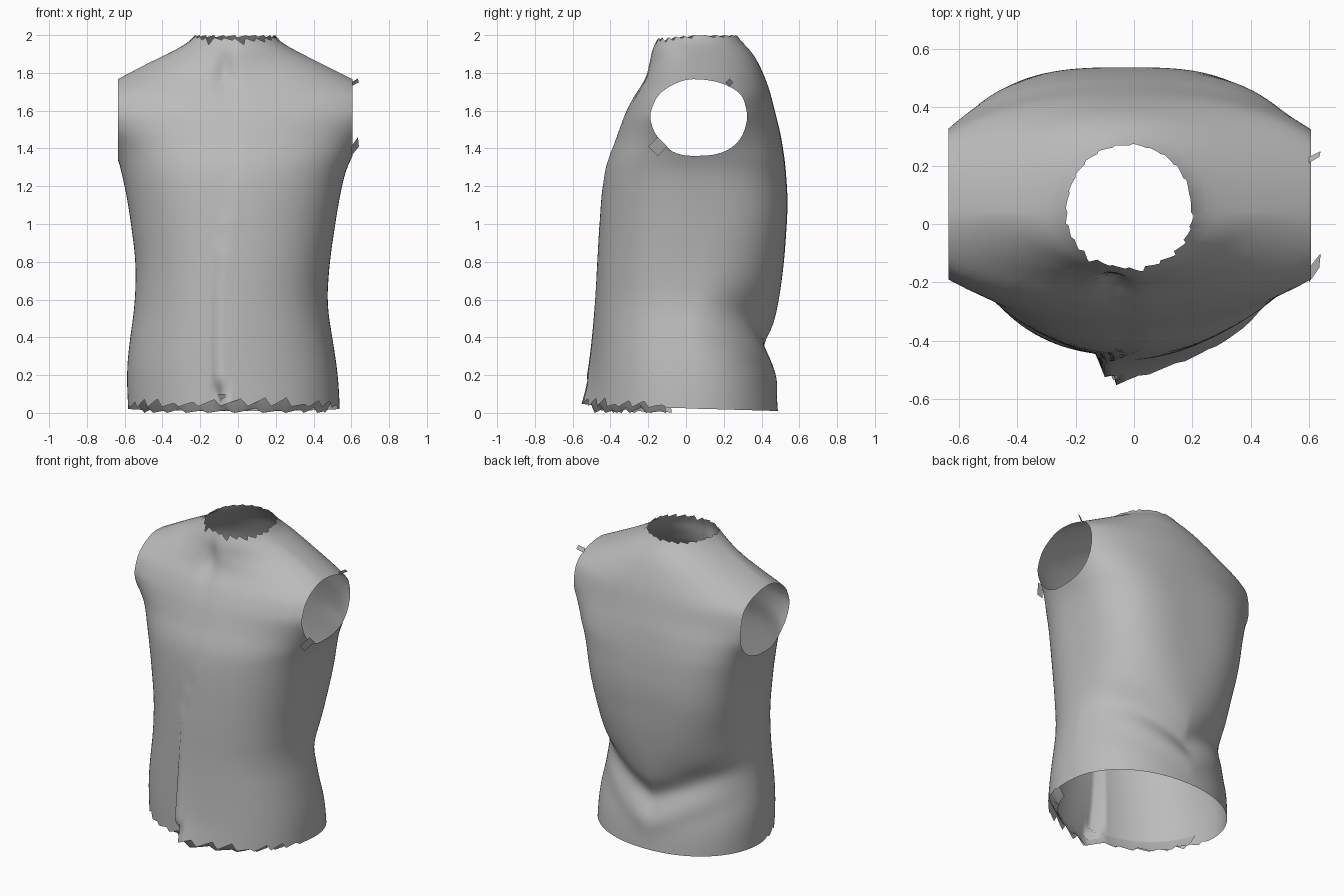
import bpy, bmesh, math, random
from mathutils import Vector

random.seed(4)
cube = bpy.data.objects.get("Cube")
if cube:
    bpy.data.objects.remove(cube, do_unlink=True)

cloth = bpy.data.materials.new("grey_cloth")
cloth.use_nodes = True
grey = (0.5, 0.5, 0.5, 1)
cloth.diffuse_color = grey
cloth.node_tree.nodes["Principled BSDF"].inputs["Base Color"].default_value = grey

# Body outline: height, right side, left side, front, back
OUTLINE = [
    (0, -.58, .54, -.45, .49), (.2, -.59, .53, -.45, .465),
    (.33, -.58, .51, -.45, .43), (.58, -.545, .47, -.45, .49),
    (.8, -.54, .485, -.45, .52), (1.1, -.58, .53, -.44, .54),
    (1.27, -.615, .565, -.425, .53), (1.36, -.64, .605, -.4, .52),
    (1.42, -.675, .64, -.375, .51), (1.48, -.73, .69, -.355, .5),
    (1.58, -.82, .79, -.32, .475), (1.68, -.8, .77, -.27, .45),
    (1.73, -.71, .68, -.235, .435), (1.77, -.63, .6, -.21, .42),
    (1.86, -.46, .42, -.19, .38), (1.92, -.33, .3, -.18, .34),
    (1.97, -.25, .21, -.155, .29), (2, -.22, .19, -.14, .26)]
MIDDLE = .04


def lookup(z):
    z = min(max(z, 0), 2)
    for low, high in zip(OUTLINE, OUTLINE[1:]):
        if z <= high[0]:
            t = (z - low[0]) / (high[0] - low[0])
            return [a + (b - a) * t for a, b in zip(low[1:], high[1:])]


def bell(x, width):
    return math.exp(-(x / width) ** 2)


def step(x, low, high):
    t = min(max((x - low) / (high - low), 0), 1)
    return t * t * (3 - 2 * t)


def section(z):
    """Outline at a height, softened more on the body than at the arms."""
    span = .09 - .06 * step(z, 1, 1.5)
    rows = [lookup(z + span * k / 4) for k in range(-4, 5)]
    return [sum(col) / len(rows) for col in zip(*rows)]


def seam_x(z):
    """Wandering edge of the front overlap."""
    return -.12 + .12 * step(z, .6, 1.5) + .05 * bell(z, .15)


def cloth_point(angle, z, inset=1):
    right, left, front, back = section(z)
    c, s = math.cos(angle), math.sin(angle)
    if s < 0:
        # full chest, hollow beside the collar
        chest = 1 - step(z, 1.3, 1.6)
        power = 2.05 + chest * (.15 + .15 * c) - .45 * bell(z - 1.87, .09)
        depth = MIDDLE - front
    else:
        # square shoulder blades over a pinched waist
        blades = step(z, .5, 1.1) * (1 - step(z, 1.32, 1.6))
        power = 2.1 + blades * (.9 - .15 * c) - .35 * bell(z - .47, .17)
        depth = back - MIDDLE
    x = (right + left) / 2 + (left - right) / 2 * math.copysign(abs(c) ** (2 / power), c)
    y = MIDDLE + depth * math.copysign(abs(s) ** (2 / power), s)
    if s < 0:
        # overlapping front edge, with a tuck below the collar
        d = x - seam_x(z)
        y -= step(d, -.012, .012) * math.exp(-max(d, 0) / .25 - z / .5) * .12
        y += .03 * bell(x + .07, .04) * bell(z - 1.8, .1)
    else:
        # slanting drape folds over the lower back
        fold = .34 + .5 * abs(x + .05)
        y -= .03 * s * bell(z - fold, .08)
        y += .015 * s * bell(z - fold + .16, .08)
    return Vector((x * inset, y * inset, z))


def make_object(name, bm):
    mesh = bpy.data.meshes.new(name)
    bm.to_mesh(mesh)
    bm.free()
    obj = bpy.data.objects.new(name, mesh)
    bpy.context.collection.objects.link(obj)
    mesh.materials.append(cloth)
    for face in mesh.polygons:
        face.use_smooth = True


def loft(rings, closed=True):
    bm = bmesh.new()
    grid = [[bm.verts.new(p) for p in ring] for ring in rings]
    for a, b in zip(grid, grid[1:]):
        n = len(a)
        for i in range(n if closed else n - 1):
            j = (i + 1) % n
            bm.faces.new((a[i], a[j], b[j], b[i]))
    return bm


def teeth(count, size, width):
    """Saw-tooth depths of random height for a torn edge."""
    heights = [random.uniform(.2, 1) * size for _ in range(count // width + 1)]
    return [heights[i // width] * (i % width) / (width - 1) for i in range(count)]


# Vest shell with ragged hem and collar
SIDES, LEVELS = 120, 80
angles = [math.tau * i / SIDES for i in range(SIDES)]
hem, collar = [], []
for a, hem_tooth, collar_tooth in zip(angles, teeth(SIDES, .05, 4), teeth(SIDES, .05, 5)):
    forward = max(-math.sin(a), 0)
    hem.append(.01 + .025 * (1 - math.sin(a)) / 2 + min(forward * 2, 1) * hem_tooth)
    collar.append(2 - .015 * forward - (.25 + .75 * forward) * collar_tooth)
rings = [[cloth_point(a, lo + (hi - lo) * k / LEVELS)
          for a, lo, hi in zip(angles, hem, collar)] for k in range(LEVELS + 1)]
shell = loft(rings)

# Open both armholes with flat cuts
for side, reach in ((-1, .635), (1, .607)):
    bmesh.ops.bisect_plane(shell, geom=shell.verts[:] + shell.edges[:] + shell.faces[:],
                           plane_co=(side * reach, 0, 0), plane_no=(side, 0, 0),
                           clear_outer=True)
make_object("vest_shell", shell)

# Turned-in facing behind the front hem
front_angles = [math.pi * (1.08 + .84 * i / 40) for i in range(41)]
facing = [[cloth_point(a, z, inset) for a in front_angles]
          for z, inset in ((.1, .99), (.05, .94))]
facing.append([cloth_point(a, t, .88) for a, t in zip(front_angles, teeth(41, .03, 4))])
make_object("hem_facing", loft(facing, closed=False))

# Loose scraps on the left armhole edge
for name, y, z, size in (("lower_scrap", -.15, 1.41, .05), ("upper_scrap", .23, 1.75, .02)):
    bm = bmesh.new()
    corners = [(.6, y - size, z), (.635, y, z + size), (.64, y + size, z), (.6, y, z - size)]
    bm.faces.new([bm.verts.new(p) for p in corners])
    make_object(name, bm)
